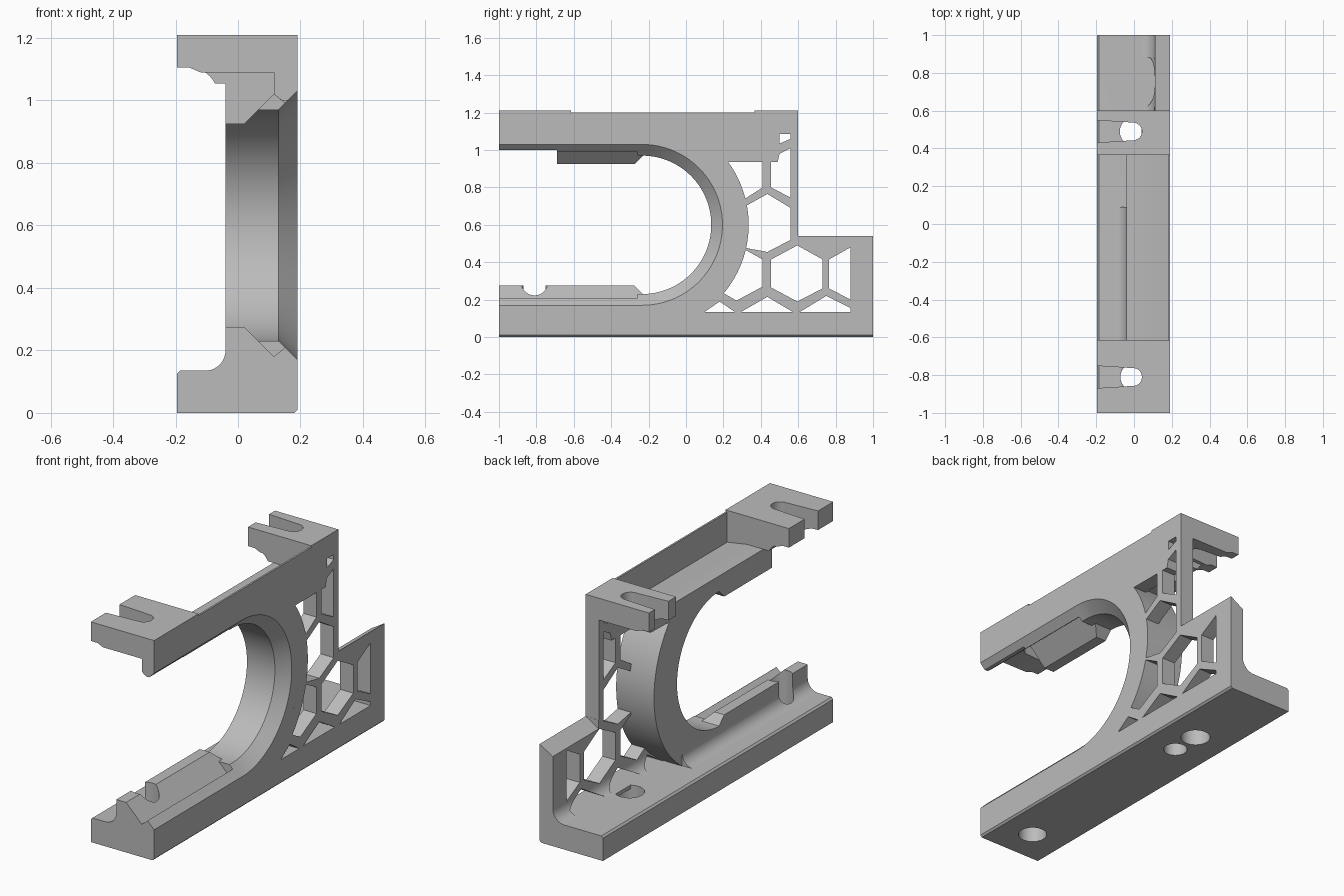
import bpy, bmesh
from math import sin, cos, radians

if "Cube" in bpy.data.objects:
    bpy.data.objects.remove(bpy.data.objects["Cube"], do_unlink=True)

grey = bpy.data.materials.new("plain_grey")
grey.use_nodes = True
grey.diffuse_color = (0.5, 0.5, 0.5, 1)
grey.node_tree.nodes["Principled BSDF"].inputs["Base Color"].default_value = (0.5, 0.5, 0.5, 1)

LEFT, FACE, INNER, WEB = -0.195, 0.19, -0.04, 0.11    # main x planes
AY, AZ = -0.235, 0.6                                  # centre of the round opening
SCREWS = (-0.81, 0.49)                                # y of the two screw lines


def place(axis, p, d):
    return {"x": (d, p[0], p[1]), "y": (p[0], d, p[1]), "z": (p[0], p[1], d)}[axis]


def loft(name, axis, sections):
    """Solid through a list of (distance, outline) sections."""
    bm = bmesh.new()
    loops = [[bm.verts.new(place(axis, p, d)) for p in pts] for d, pts in sections]
    n = len(loops[0])
    for a, b in zip(loops, loops[1:]):
        for i in range(n):
            bm.faces.new((a[i], a[(i + 1) % n], b[(i + 1) % n], b[i]))
    bm.faces.new(loops[0])
    bm.faces.new(loops[-1])
    bmesh.ops.recalc_face_normals(bm, faces=bm.faces)
    me = bpy.data.meshes.new(name)
    bm.to_mesh(me)
    bm.free()
    me.materials.append(grey)
    ob = bpy.data.objects.new(name, me)
    bpy.context.collection.objects.link(ob)
    return ob


def prism(name, axis, pts, a, b):
    return loft(name, axis, [(a, pts), (b, pts)])


def arc(cx, cy, r, a0, a1, n):
    return [(cx + r * cos(radians(a0 + (a1 - a0) * i / n)),
             cy + r * sin(radians(a0 + (a1 - a0) * i / n))) for i in range(n + 1)]


def cylinder(name, x, y, r, z0, z1):
    return prism(name, "z", arc(x, y, r, 0, 360, 48)[:-1], z0, z1)


def fillet(name, x, z, r, y0, y1):
    """Concave strip in the corner between a floor and a wall."""
    pts = [(x + 0.02, z - 0.02), (x - r, z - 0.02)] + arc(x - r, z + r, r, -90, 0, 10)
    return prism(name, "y", pts + [(x + 0.02, z + r)], y0, y1)


def combine(target, op, *tools):
    for tool in tools:
        m = target.modifiers.new(op, "BOOLEAN")
        m.operation, m.solver, m.object = op, "EXACT", tool
        dg = bpy.context.evaluated_depsgraph_get()
        dg.update()
        me = bpy.data.meshes.new_from_object(target.evaluated_get(dg))
        target.modifiers.clear()
        target.data = me
        bpy.data.objects.remove(tool, do_unlink=True)
    return target


def front_hole():
    return cylinder("front_hole", 0, SCREWS[0], 0.072, -0.1, 0.5)


# Rear web plate with its honeycomb windows
web = prism("honeycomb_web", "x",
            [(0.05, 0.1), (1, 0.1), (1, 0.54), (0.6, 0.54), (0.6, 1.15), (0.365, 1.15),
             (0.365, 1.03), (0.1, 1.03)] + arc(AY, AZ, 0.5, 55, -60, 24), WEB, FACE)
combine(web, "UNION", fillet("web_fillet", WEB, 0.135, 0.07, 0.05, 1))
windows = [
    [(0.3, 0.48), (0.435, 0.455), (0.56, 0.52), (0.56, 0.69), (0.435, 0.765), (0.3, 0.69)],
    [(0.595, 0.49), (0.73, 0.415), (0.73, 0.26), (0.595, 0.19), (0.455, 0.265), (0.455, 0.415)],
    [(0.88, 0.48), (0.765, 0.415), (0.765, 0.26), (0.88, 0.2)],
    [(0.2, 0.235), (0.27, 0.195), (0.41, 0.27), (0.41, 0.415), (0.31, 0.47)],
    [(0.1, 0.135), (0.26, 0.135), (0.18, 0.19)],
    [(0.295, 0.135), (0.57, 0.135), (0.435, 0.215)],
    [(0.61, 0.135), (0.88, 0.135), (0.88, 0.155), (0.75, 0.22)],
    [(0.2, 0.935), (0.41, 0.935), (0.41, 0.8), (0.3, 0.73)],
    [(0.455, 0.935), (0.49, 0.935), (0.5, 0.98), (0.56, 1.01), (0.56, 0.745), (0.455, 0.8)],
    [(0.5, 1.035), (0.56, 1.06), (0.56, 1.087), (0.5, 1.087)],
]
for w in windows:
    combine(web, "DIFFERENCE", prism("window", "x", w, -0.1, 0.3))
bevel = [(WEB - 0.02, 0.48), (FACE, 0.541), (FACE, 0.58), (WEB - 0.02, 0.58)]
combine(web, "DIFFERENCE", prism("wing_bevel", "y", bevel, 0.601, 1.1),
        cylinder("web_relief", -0.06, 0.755, 0.17, 0.136, 0.5))

# Base slab joined to the round cradle, which carries the upper ledge
base_outline = [(LEFT, 0), (FACE - 0.01, 0), (FACE, 0.01), (FACE, 0.135),
                (LEFT + 0.01, 0.135), (LEFT, 0.125)]
cradle_outline = ([(-1, 0.05)] + arc(AY, AZ, 0.57, -90, 40, 52)
                  + [(0.365, 0.97), (0.365, 1.055), (-1, 1.055)])
body = prism("base_and_cradle", "y", base_outline, -1, 1)
combine(body, "UNION", prism("cradle", "x", cradle_outline, INNER, FACE),
        fillet("base_fillet", INNER, 0.135, 0.065, -1, 0.09))


# Opening with a flared outer rim
def stadium(r):
    return [(-1.2, AZ - r)] + arc(AY, AZ, r, -90, 90, 64) + [(-1.2, AZ + r)]


combine(body, "DIFFERENCE",
        loft("opening", "x", [(-0.3, stadium(0.37)), (0.13, stadium(0.37)),
                              (FACE, stadium(0.43)), (0.23, stadium(0.47))]))

# Rails with sloped inner ends, and the V grooves beside them
groove = [(0.06, 0.235), (0.115, 0.18), (0.15, 0.209), (0.15, 0.25), (0.06, 0.25)]
rail = [(INNER, 0.2), (INNER, 0.275), (0.02, 0.275), (0.07, 0.225), (0.07, 0.2)]


def flip(pts, upper):
    return [(x, 2 * AZ - z if upper else z) for x, z in pts]


for upper, name, y0 in ((False, "lower_rail", -1), (True, "upper_rail", -0.69)):
    combine(body, "DIFFERENCE", prism("groove", "y", flip(groove, upper), -1.1, -0.26))
    bar = prism(name, "y", flip(rail, upper), y0, -0.2)
    for v in bar.data.vertices:
        if v.co.y > -0.3:
            v.co.y -= 0.4 - abs(v.co.z - AZ)
    if not upper:
        combine(bar, "DIFFERENCE", front_hole())

# Slanted ledge top, open pocket below the front flange, screw holes
ledge_slope = [(0.06, 1.055), (0.18, 1.035), (0.18, 1.1), (0.06, 1.1)]
pocket = [(-0.3, 0.8), (0.16, 0.8), (0.16, 1.0), (0.14, 1.0), (0.115, 1.02),
          (0.115, 1.3), (-0.3, 1.3)]
combine(body, "DIFFERENCE",
        prism("ledge_slope", "y", ledge_slope, -0.615, 0.4),
        prism("pocket", "y", pocket, -1.1, -0.69),
        front_hole(),
        cylinder("rear_hole", 0, SCREWS[1], 0.075, -0.1, 0.3),
        cylinder("blind_hole", 0, 0.33, 0.06, -0.1, 0.1))

# Thin upper wall between the flanges
prism("top_wall", "y", [(0.18, 1.03), (FACE, 1.04), (FACE, 1.2), (0.18, 1.2)], -0.7, 0.4)

# Mounting flanges with open slots, each on a curved support
top = [(FACE, 1.21), (LEFT, 1.21), (LEFT, 1.105), (-0.155, 1.105), (-0.12, 1.09)]
sides = (("front", -1, -0.615, -0.69, -0.615, [(0.115, 1.09), (0.115, 1.045), (FACE, 1.045)]),
         ("rear", 0.365, 0.6, 0.365, 0.42, [(FACE, 1.09)]))
for (side, y0, y1, s0, s1, under), y in zip(sides, SCREWS):
    flange = prism(side + "_flange", "y", top + under, y0, y1)
    slot = ([(-0.3, y - 0.065), (-0.005, y - 0.047)] + arc(-0.005, y, 0.047, -80, 80, 16)
            + [(-0.005, y + 0.047), (-0.3, y + 0.065)])
    combine(flange, "DIFFERENCE", prism("slot", "z", slot, 1.03, 1.3))
    support = arc(-0.155, 1.015, 0.09, 90, 26, 8) + [(FACE, 1.05), (FACE, 1.108), (-0.155, 1.108)]
    prism(side + "_flange_support", "y", support, s0, s1)

# Smooth round surfaces, sharp edges kept
for ob in bpy.context.scene.objects:
    ob.select_set(ob.type == "MESH")
bpy.context.view_layer.objects.active = body
bpy.ops.object.shade_smooth_by_angle(angle=radians(25))
